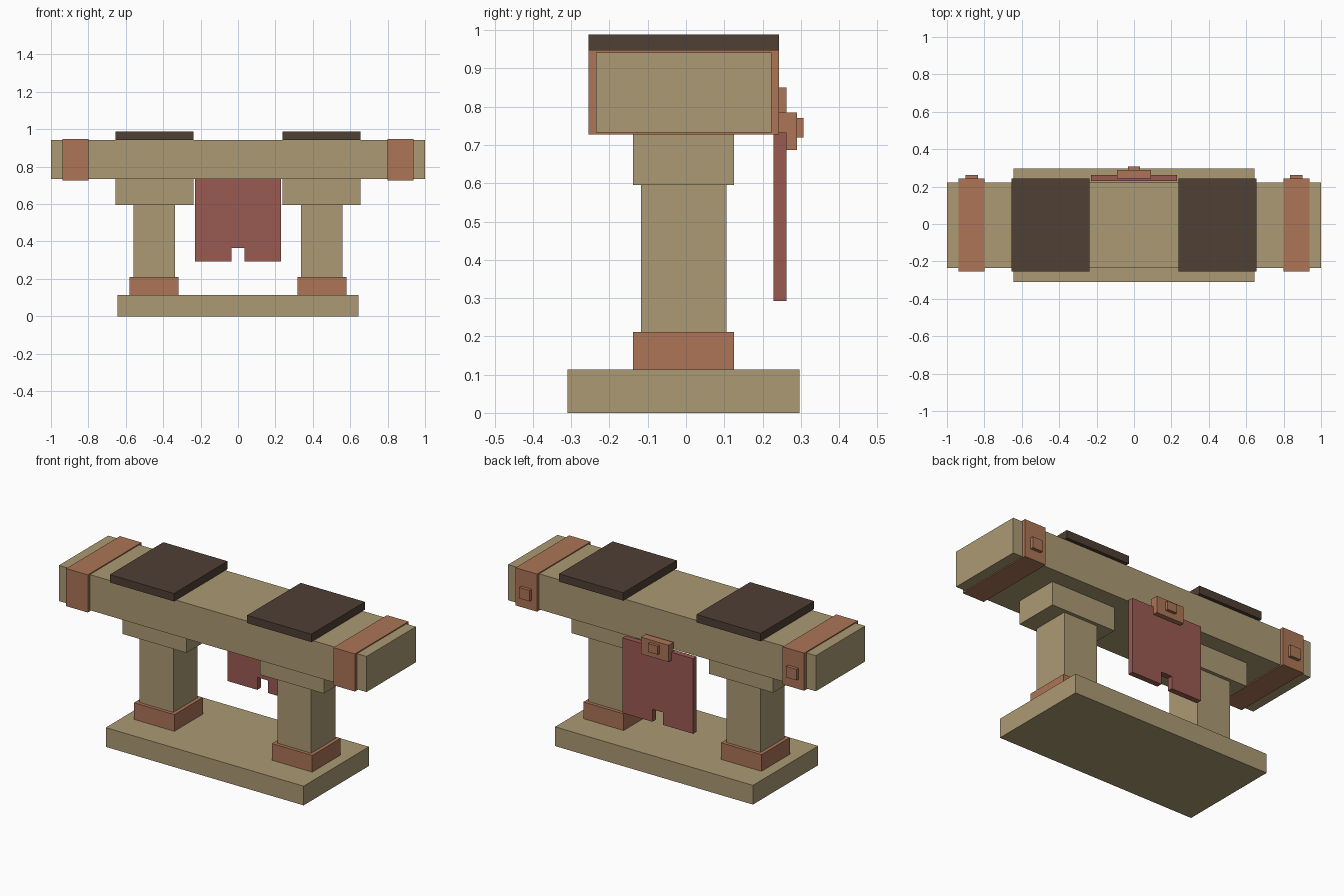
import bpy

if "Cube" in bpy.data.objects:
    bpy.data.objects.remove(bpy.data.objects["Cube"])

YC = -0.006  # depth centre of the main structure


def material(name, rgb):
    m = bpy.data.materials.new(name)
    m.diffuse_color = (*rgb, 1.0)
    m.use_nodes = True
    m.node_tree.nodes["Principled BSDF"].inputs["Base Color"].default_value = m.diffuse_color
    return m


WOOD = material("tan wood", (0.41, 0.323, 0.173))
COPPER = material("copper", (0.413, 0.178, 0.093))
CLOTH = material("red cloth", (0.323, 0.102, 0.084))
PAD = material("dark brown leather", (0.08, 0.05, 0.034))


def mesh_object(name, verts, faces, mat):
    me = bpy.data.meshes.new(name)
    me.from_pydata(verts, [], faces)
    me.materials.append(mat)
    ob = bpy.data.objects.new(name, me)
    bpy.context.collection.objects.link(ob)
    return ob


def extrude_profile(name, profile, y0, y1, mat):
    """Extrude a counter-clockwise x-z outline (seen from the front) along y."""
    n = len(profile)
    verts = [(x, y, z) for y in (y0, y1) for x, z in profile]
    faces = [tuple(range(n)), tuple(range(2 * n - 1, n - 1, -1))]
    faces += [(i, i + n, (i + 1) % n + n, (i + 1) % n) for i in range(n)]
    return mesh_object(name, verts, faces, mat)


def box(name, x, y, z, mat):
    outline = [(x[0], z[0]), (x[1], z[0]), (x[1], z[1]), (x[0], z[1])]
    return extrude_profile(name, outline, y[0], y[1], mat)


def deep(half):
    return (YC - half, YC + half)


def pair(name, x, y, z, mat):
    """A box on the right and its mirror on the left."""
    box(name + "_right", x, y, z, mat)
    box(name + "_left", (-x[1], -x[0]), y, z, mat)


# Base slab and top beam
box("base", (-0.643, 0.643), deep(0.303), (0, 0.113), WOOD)
box("beam", (-1, 1), deep(0.229), (0.733, 0.942), WOOD)

# Two columns with foot collars, capitals and top pads
pair("foot_collar", (0.317, 0.579), deep(0.132), (0.113, 0.211), COPPER)
pair("column", (0.338, 0.558), deep(0.112), (0.113, 0.595), WOOD)
pair("capital", (0.238, 0.655), deep(0.132), (0.595, 0.733), WOOD)
pair("pad", (0.238, 0.655), deep(0.249), (0.942, 0.988), PAD)

# Straps around the beam ends, with buckles at the back
pair("strap", (0.798, 0.938), deep(0.249), (0.727, 0.948), COPPER)
pair("strap_buckle", (0.834, 0.901), (0.235, 0.262), (0.785, 0.85), COPPER)

# Hanging cloth with a notch in its lower edge
extrude_profile("hanging_cloth", [
    (-0.23, 0.292), (-0.035, 0.292), (-0.035, 0.365), (0.035, 0.365),
    (0.035, 0.292), (0.23, 0.292), (0.23, 0.733), (-0.23, 0.733)],
    0.229, 0.262, CLOTH)

# Clasp holding the cloth
box("clasp", (-0.09, 0.09), (0.243, 0.29), (0.687, 0.785), COPPER)
box("clasp_knob", (-0.031, 0.031), (0.28, 0.307), (0.72, 0.77), COPPER)
